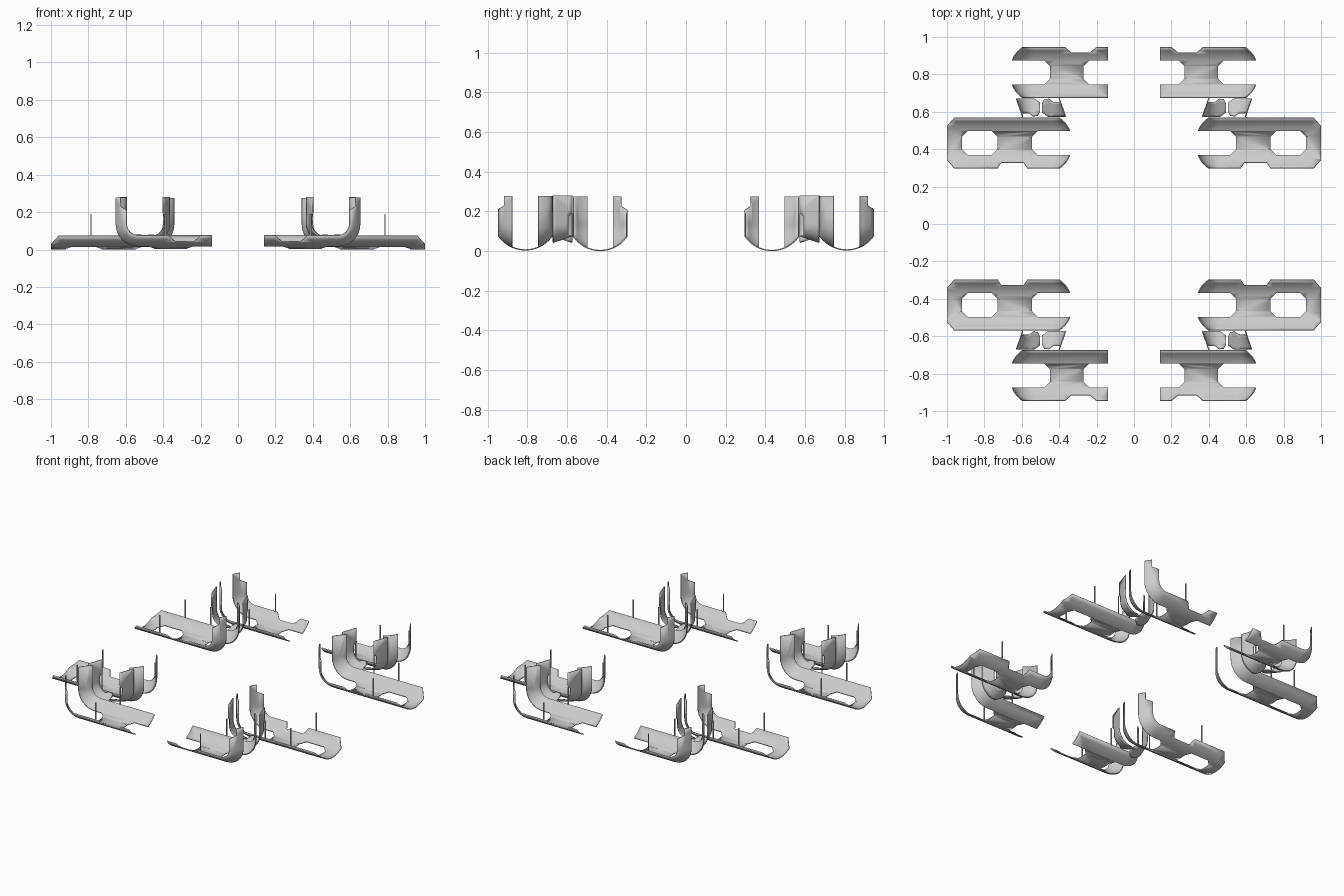
import bpy, bmesh, math

if "Cube" in bpy.data.objects:
    bpy.data.objects.remove(bpy.data.objects["Cube"])

R, E, TOP = 0.13, 0.16, 0.172      # elbow radius, unrolled elbow length, top of legs
HALF, DEPTH = 0.135, 0.07          # trough half width and depth
RAD = (HALF**2 + DEPTH**2) / (2 * DEPTH)


def finish(name, bm, thick=0.0):
    me = bpy.data.meshes.new(name)
    bm.to_mesh(me)
    bm.free()
    ob = bpy.data.objects.new(name, me)
    bpy.context.collection.objects.link(ob)
    if thick:
        m = ob.modifiers.new("thickness", 'SOLIDIFY')
        m.thickness, m.offset = thick, 0
    m = ob.modifiers.new("four_corners", 'MIRROR')
    m.use_axis = (True, True, False)
    m.use_mirror_merge = False
    bpy.ops.object.select_all(action='DESELECT')
    ob.select_set(True)
    bpy.context.view_layer.objects.active = ob
    if thick:
        bpy.ops.object.shade_smooth_by_angle(angle=math.radians(30))
    return ob


def arc_depth(a):
    return RAD - math.sqrt(RAD**2 - a * a)


def slant_depth(a):
    return 0.035 + 0.035 * (a - HALF) / 0.1


def sheet(name, loops, depth, x0, dx, y0, dy, z0=0.003):
    """Cut a flat outline, then bend it along floor -> elbow -> leg."""
    bm = bmesh.new()
    for loop in loops:
        vs = [bm.verts.new((w, a, 0)) for w, a in loop]
        for i, v in enumerate(vs):
            bm.edges.new((v, vs[i - 1]))
    bmesh.ops.triangle_fill(bm, use_beauty=True, use_dissolve=False, edges=bm.edges[:])
    cuts = [((-R + E * i / 8, 0, 0), (1, 0, 0)) for i in range(9)]
    cuts += [((0, HALF * i / 8, 0), (0, 1, 0)) for i in range(-7, 14)]
    for co, no in cuts:
        bmesh.ops.bisect_plane(bm, geom=bm.verts[:] + bm.edges[:] + bm.faces[:],
                               dist=1e-5, plane_co=co, plane_no=no)
    bmesh.ops.recalc_face_normals(bm, faces=bm.faces[:])
    for v in bm.verts:
        w, a, _ = v.co
        d = depth(a)
        if w < -R:
            t, z = -w, d
        elif w < -R + E:
            ang = (w + R) / E * math.pi / 2
            t, z = R - (R - d) * math.sin(ang), R - (R - d) * math.cos(ang)
        else:
            t, z = d, R + w + R - E
        v.co = (x0 + dx * t, y0 + dy * a, z + z0)
    return finish(name, bm, 0.006)


# two-pronged leg end shared by both troughs
leg_free = [(TOP, -.065), (TOP, -.105), (.125, -.105), (.105, -.135)]
leg_fork = [(TOP, .135), (TOP, .065), (-.185, .065), (-.215, .035),
            (-.215, -.035), (-.185, -.065)]

# outer trough: closed rounded end with a window
outer = leg_free + [(-.24, -.135), (-.26, -.105), (-.38, -.105), (-.40, -.135),
                    (-.63, -.135), (-.67, -.09), (-.67, .09), (-.63, .135)] + leg_fork
window = [(-.40, -.035), (-.43, -.065), (-.56, -.065), (-.59, -.035),
          (-.59, .035), (-.56, .065), (-.43, .065), (-.40, .035)]
sheet("outer_trough", [outer, window], arc_depth, .33, 1, .433, 1)

# inner trough: open forked end
inner = leg_free + [(-.295, -.135), (-.33, -.105), (-.43, -.105), (-.465, -.135),
                    (-.525, -.135), (-.525, -.065), (-.425, -.065), (-.395, -.035),
                    (-.395, .035), (-.425, .065), (-.525, .065), (-.525, .135)] + leg_fork
sheet("inner_trough", [inner], arc_depth, .665, -1, .81, -1, .006)

# curved brackets filling the space between the troughs
bracket = [(TOP, .137), (TOP, .235), (.085, .235), (.065, .215), (-.09, .215),
           (-.12, .232), (-.15, .23), (-.163, .205), (-.163, .16), (-.13, .137)]
sheet("outer_bracket", [bracket], slant_depth, .33, 1, .437, 1, .008)
sheet("inner_bracket", [bracket], slant_depth, .665, -1, .808, -1, .008)

# thin upright pins on the trough rims
bm = bmesh.new()
for x, y in [(.785, .30), (.785, .567), (.385, .943), (.39, .677), (.60, .57)]:
    res = bmesh.ops.create_cube(bm, size=1)
    bmesh.ops.scale(bm, vec=(.006, .006, .12), verts=res["verts"])
    bmesh.ops.translate(bm, vec=(x, y, .13), verts=res["verts"])
finish("rim_pins", bm)
